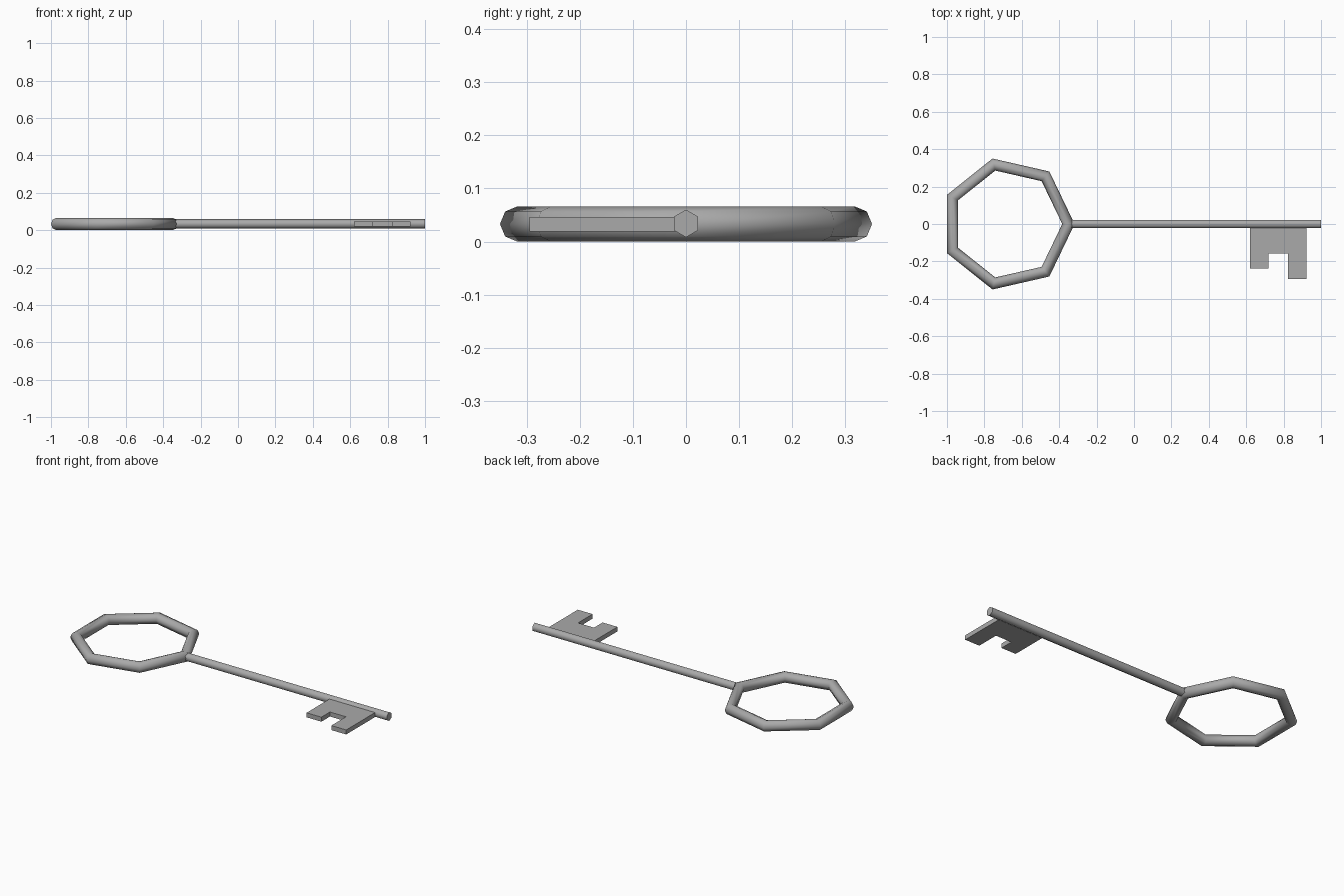
import bpy, bmesh, math
from mathutils import Matrix

if "Cube" in bpy.data.objects:
    bpy.data.objects.remove(bpy.data.objects["Cube"])

MID_Z = 0.033

# Mid grey metal
metal = bpy.data.materials.new("grey_metal")
metal.diffuse_color = (0.4, 0.4, 0.4, 1)
metal.use_nodes = True
metal.node_tree.nodes["Principled BSDF"].inputs["Base Color"].default_value = metal.diffuse_color


def smooth(obj, degrees):
    bpy.ops.object.select_all(action='DESELECT')
    obj.select_set(True)
    bpy.context.view_layer.objects.active = obj
    bpy.ops.object.shade_smooth_by_angle(angle=math.radians(degrees))


# Seven-sided bow with one corner meeting the shaft
bpy.ops.mesh.primitive_torus_add(
    major_segments=7, minor_segments=8,
    major_radius=0.326, minor_radius=0.033,
    location=(-0.6765, 0, MID_Z))
bow = bpy.context.object
bow.name = "bow_ring"
bow.data.materials.append(metal)
smooth(bow, 65)

# Hexagonal shaft, running along x with ridges at top and bottom
start, end = -0.35, 1.0
bpy.ops.mesh.primitive_cylinder_add(
    vertices=6, radius=0.026, depth=end - start,
    location=((start + end) / 2, 0, MID_Z + 0.001),
    rotation=(0, math.pi / 2, 0))
shaft = bpy.context.object
shaft.name = "shaft"
shaft.data.transform(Matrix.Rotation(math.pi / 6, 4, 'Z'))
shaft.data.materials.append(metal)
smooth(shaft, 65)

# Flat bit with two teeth, extruded from its outline
outline = [(0.62, -0.01), (0.62, -0.238), (0.718, -0.238), (0.718, -0.157),
           (0.824, -0.157), (0.824, -0.295), (0.922, -0.295), (0.922, -0.01)]
bm = bmesh.new()
face = bm.faces.new([bm.verts.new((x, y, 0.019)) for x, y in outline])
ext = bmesh.ops.extrude_face_region(bm, geom=[face])
bmesh.ops.translate(bm, vec=(0, 0, 0.027),
                    verts=[g for g in ext["geom"] if isinstance(g, bmesh.types.BMVert)])
bmesh.ops.recalc_face_normals(bm, faces=bm.faces)
mesh = bpy.data.meshes.new("key_bit")
bm.to_mesh(mesh)
bm.free()
mesh.materials.append(metal)
bpy.context.collection.objects.link(bpy.data.objects.new("key_bit", mesh))
